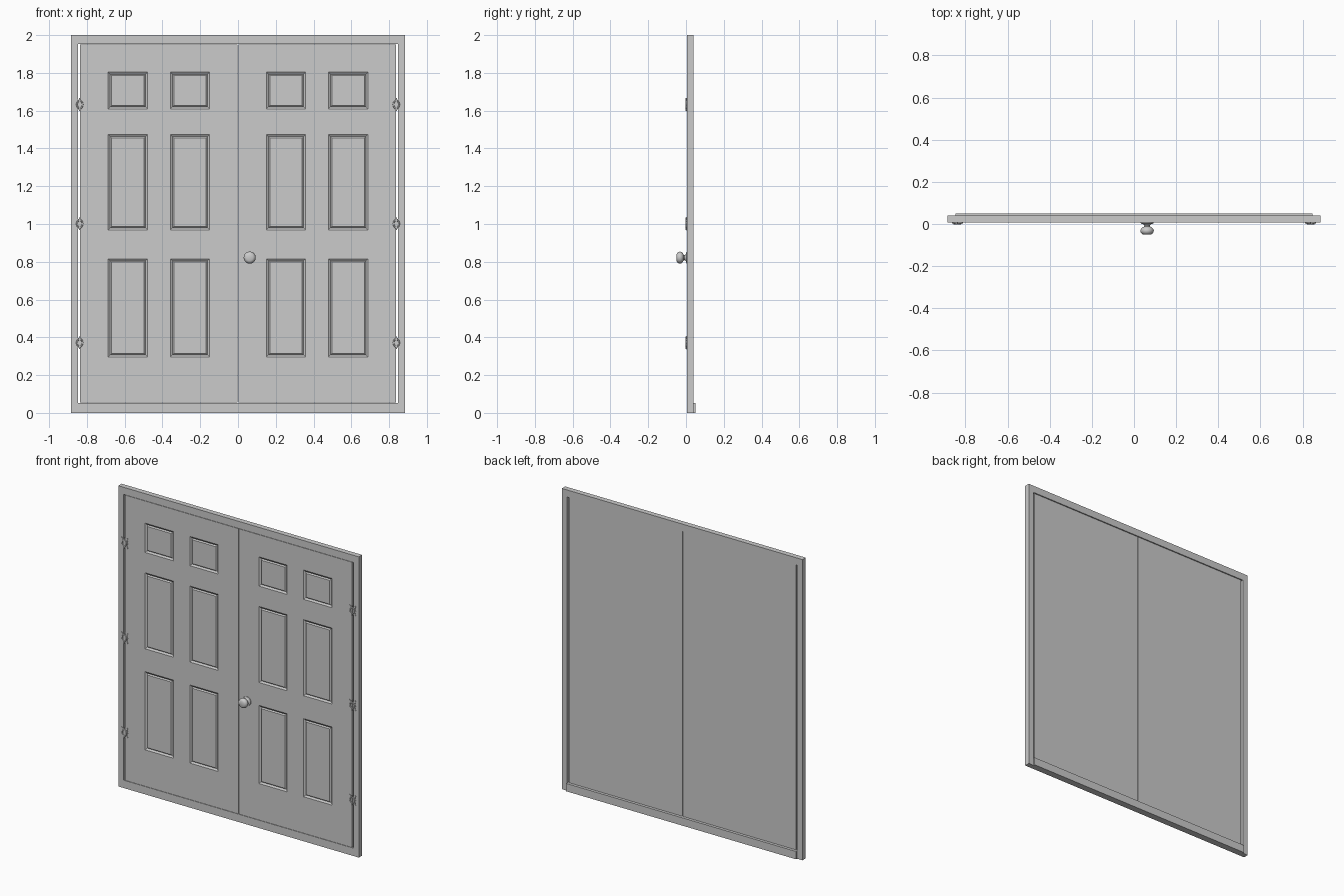
import bpy
import bmesh
from math import radians, cos, sin, pi
from mathutils import Vector

if "Cube" in bpy.data.objects:
    bpy.data.objects.remove(bpy.data.objects["Cube"])

FRONT, BACK = 0.006, 0.041
HALF_W, OPENING, HEIGHT = 0.885, 0.846, 2.0
DOOR_LOW, DOOR_HIGH = 0.054, 1.951


def finish(bm, name, smooth=False):
    bmesh.ops.recalc_face_normals(bm, faces=bm.faces)
    mesh = bpy.data.meshes.new(name)
    bm.to_mesh(mesh)
    bm.free()
    obj = bpy.data.objects.new(name, mesh)
    bpy.context.collection.objects.link(obj)
    if smooth:
        bpy.ops.object.select_all(action='DESELECT')
        obj.select_set(True)
        bpy.context.view_layer.objects.active = obj
        bpy.ops.object.shade_smooth_by_angle(angle=radians(40))
    return obj


def add_box(bm, low, high):
    low, high = Vector(low), Vector(high)
    verts = bmesh.ops.create_cube(bm, size=1)["verts"]
    for v in verts:
        v.co = (low + high) / 2 + v.co * (high - low)


def box(name, low, high):
    bm = bmesh.new()
    add_box(bm, low, high)
    return finish(bm, name)


def lathe(name, profile, centre, steps=32):
    # Profile pairs are (radius, y); the axis runs along y.
    bm = bmesh.new()
    verts = [bm.verts.new((r, y, 0)) for r, y in profile]
    edges = [bm.edges.new(pair) for pair in zip(verts, verts[1:])]
    bmesh.ops.spin(bm, geom=verts + edges, cent=(0, 0, 0), axis=(0, 1, 0),
                   angle=2 * pi, steps=steps)
    bmesh.ops.remove_doubles(bm, verts=bm.verts, dist=0.0002)
    obj = finish(bm, name, smooth=True)
    obj.location = centre
    return obj


# Frame and sill
for side, name in ((1, "left"), (-1, "right")):
    xs = sorted((side * OPENING, side * HALF_W))
    box(name + "_jamb", (xs[0], FRONT, 0), (xs[1], BACK, DOOR_HIGH + 0.002))
box("head_jamb", (-HALF_W, FRONT, DOOR_HIGH + 0.002), (HALF_W, BACK, HEIGHT))
box("sill", (-OPENING, FRONT, 0), (OPENING, 0.051, DOOR_LOW - 0.002))

# Doors with grooved, raised panels
COLUMNS = ((0.15, 0.358), (0.478, 0.688))
ROWS = ((0.296, 0.816), (0.968, 1.474), (1.609, 1.804))


def inside(value, spans):
    return any(a < value < b for a, b in spans)


def door(name, side):
    bm = bmesh.new()
    add_box(bm, (0.0015, FRONT, DOOR_LOW), (0.836, 0.036, DOOR_HIGH))
    for spans, axis in ((COLUMNS, Vector((1, 0, 0))), (ROWS, Vector((0, 0, 1)))):
        for cut in (c for span in spans for c in span):
            bmesh.ops.bisect_plane(bm, geom=bm.verts[:] + bm.edges[:] + bm.faces[:],
                                   plane_co=axis * cut, plane_no=axis)
    bm.normal_update()
    panels = []
    for f in bm.faces:
        c = f.calc_center_median()
        if f.normal.y < -0.9 and inside(c.x, COLUMNS) and inside(c.z, ROWS):
            panels.append(f)
    bmesh.ops.inset_individual(bm, faces=panels, thickness=0.016, depth=-0.008)
    bmesh.ops.inset_individual(bm, faces=panels, thickness=0.010, depth=0.007)
    for v in bm.verts:
        v.co.x *= side
    finish(bm, name)


door("left_door", 1)
door("right_door", -1)

# Ornamental hinges
LEAF = ((0.004, 0.024), (0.012, 0.028), (0.021, 0.036), (0.026, 0.029),
        (0.020, 0.022), (0.023, 0.014), (0.018, 0.010), (0.025, 0))


def hinge(name, x, z):
    bm = bmesh.new()
    # Scalloped plate, mirrored both ways
    quarter = list(LEAF)
    right = quarter + [(a, -b) for a, b in reversed(quarter[:-1])]
    outline = right + [(-a, b) for a, b in reversed(right)]
    plate = bm.faces.new([bm.verts.new((a, FRONT, b)) for a, b in outline])
    made = bmesh.ops.extrude_face_region(bm, geom=[plate], use_keep_orig=True)
    for v in made["geom"]:
        if isinstance(v, bmesh.types.BMVert):
            v.co.y -= 0.004
    # Raised oval ring
    steps, loops = 20, []
    for scale, y in ((1.0, 0.002), (0.9, -0.002), (0.7, -0.002), (0.6, 0.002)):
        loops.append([bm.verts.new((0.019 * scale * cos(2 * pi * i / steps), y,
                                    0.025 * scale * sin(2 * pi * i / steps)))
                      for i in range(steps)])
    for inner, outer in zip(loops, loops[1:]):
        for i in range(steps):
            j = (i + 1) % steps
            bm.faces.new((inner[i], inner[j], outer[j], outer[i]))
    # Pin barrel
    add_box(bm, (-0.003, -0.002, -0.034), (0.003, FRONT, 0.034))
    obj = finish(bm, name)
    obj.location = (x, 0, z)


for side, label in ((1, "left"), (-1, "right")):
    for z, level in ((0.371, "lower"), (1.001, "middle"), (1.632, "upper")):
        hinge(f"{label}_{level}_hinge", side * 0.838, z)

# Door knob with flared rose
lathe("door_knob",
      ((0, -0.051), (0.017, -0.0505), (0.024, -0.047), (0.030, -0.040),
       (0.032, -0.031), (0.029, -0.022), (0.022, -0.016), (0.015, -0.013),
       (0.013, -0.009), (0.015, -0.004), (0.021, 0), (0.029, 0.002),
       (0.030, 0.004), (0.030, 0.008), (0, 0.008)),
      (0.062, 0, 0.822))
